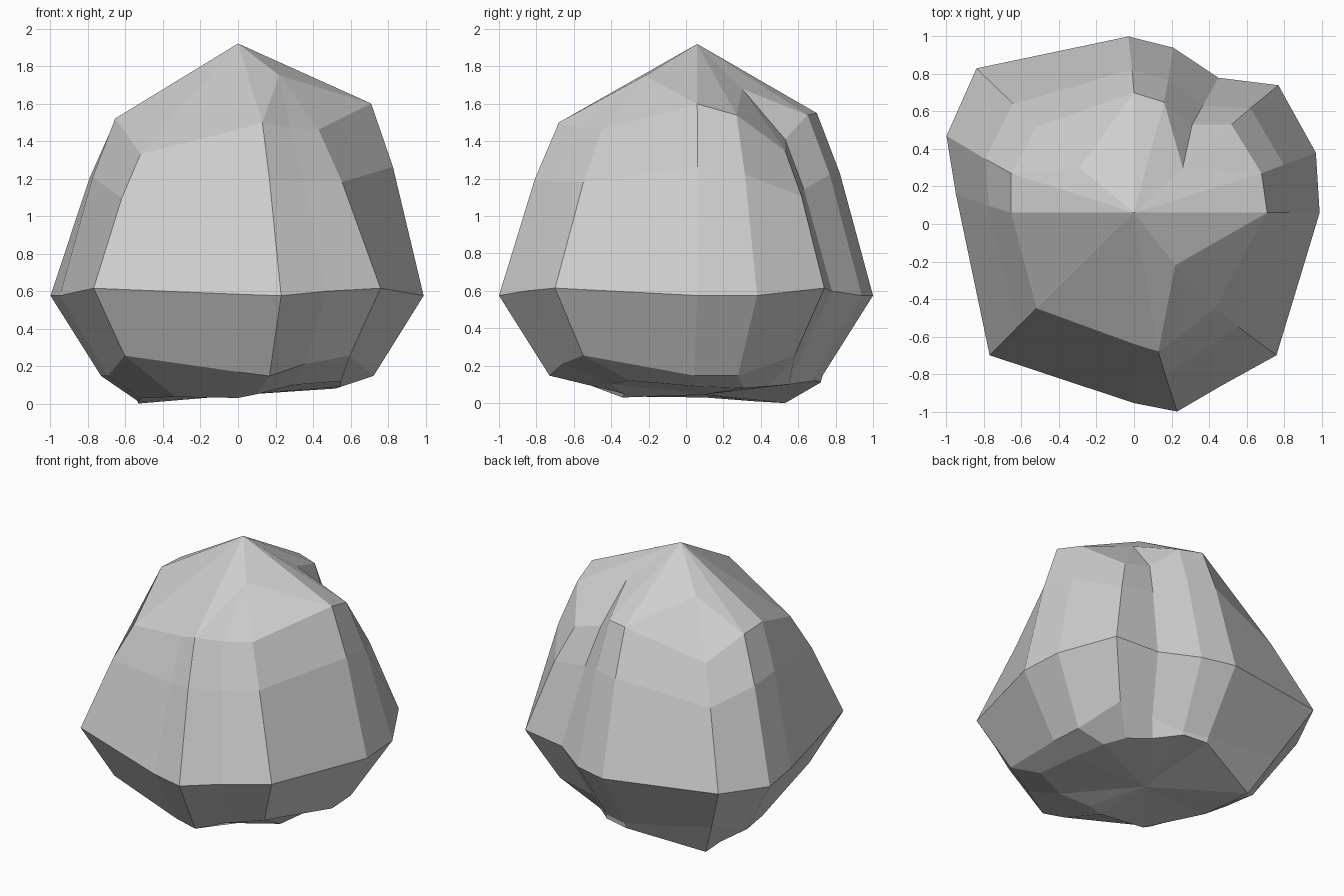
import bpy, bmesh
from mathutils import Vector

# Each meridian of the rock, counter-clockwise from +x:
# shoulder point, belly x, belly y, corner weight, underside point
MERIDIANS = [
    ((0.71, 0.06, 1.60), 0.99, 0.06, 0, (0.55, 0.05, 0.09)),
    ((0.68, 0.27, 1.54), 0.97, 0.38, 0, (0.52, 0.31, 0.08)),
    ((0.52, 0.53, 1.35), 0.77, 0.74, 1, (0.45, 0.45, 0.09)),
    ((0.31, 0.53, 1.41), 0.45, 0.78, 0.6, (0.30, 0.55, 0.10)),
    ((0.16, 0.65, 1.54), 0.21, 0.94, 0, (0.15, 0.69, 0.12)),
    ((0.00, 0.70, 1.55), -0.03, 1.00, 0, (-0.02, 0.72, 0.11)),
    ((-0.52, 0.52, 1.36), -0.84, 0.83, 1, (-0.53, 0.53, 0.00)),
    ((-0.655, 0.27, 1.51), -1.00, 0.47, 0, (-0.53, 0.36, 0.01)),
    ((-0.655, 0.06, 1.52), -0.95, 0.16, 0, (-0.52, 0.10, 0.03)),
    ((-0.52, -0.45, 1.33), -0.77, -0.70, 1, (-0.33, -0.30, 0.035)),
    ((0.00, -0.64, 1.46), 0.00, -0.955, 0.2, (0.00, -0.34, 0.03)),
    ((0.13, -0.68, 1.50), 0.23, -1.00, 0, (0.10, -0.33, 0.05)),
    ((0.28, -0.57, 1.47), 0.47, -0.86, 0.6, (0.30, -0.40, 0.10)),
    ((0.43, -0.45, 1.46), 0.76, -0.70, 1, (0.55, -0.30, 0.12)),
]
APEX = (0, 0.06, 1.92)
# Creases in the crown: point -> first and last meridian they span
CREASES = [((0.26, 0.30, 1.68), 1, 4),
           ((-0.29, 0.30, 1.70), 5, 7),
           ((0.22, -0.22, 1.75), 11, 14)]

bm = bmesh.new()
n = len(MERIDIANS)
columns = []
for shoulder, x, y, k, under in MERIDIANS:
    top = Vector(shoulder)
    belly = Vector((x, y, 0.575 + 0.04 * k))
    # upper wall bulges slightly between shoulder and belly
    wall = top.lerp(belly, 0.33)
    wall.x *= 1.03
    wall.y *= 1.03
    # lower edge tucks in under the belly
    s = 0.73 + 0.055 * k
    low = Vector((x * s, y * s, 0.147 + 0.108 * k))
    columns.append([bm.verts.new(p) for p in (top, wall, belly, low, under)])

# side bands
for i in range(n):
    a, b = columns[i], columns[(i + 1) % n]
    for j in range(4):
        bm.faces.new((a[j], a[j + 1], b[j + 1], b[j]))

# crown with creases
apex = bm.verts.new(APEX)
spanned = set()
for point, first, last in CREASES:
    p = bm.verts.new(point)
    ring = [columns[i % n][0] for i in range(first, last + 1)]
    for i, (a, b) in enumerate(zip(ring, ring[1:])):
        bm.faces.new((p, a, b))
        spanned.add(first + i)
    bm.faces.new((apex, ring[0], p))
    bm.faces.new((apex, p, ring[-1]))
for i in range(n):
    if i not in spanned:
        bm.faces.new((apex, columns[i][0], columns[(i + 1) % n][0]))

# underside
centre = bm.verts.new((0.0, 0.1, 0.045))
for i in range(n):
    bm.faces.new((centre, columns[(i + 1) % n][4], columns[i][4]))

bmesh.ops.recalc_face_normals(bm, faces=bm.faces)
mesh = bpy.data.meshes.new("rock")
bm.to_mesh(mesh)
bm.free()

stone = bpy.data.materials.new("stone grey")
stone.diffuse_color = (0.62, 0.62, 0.62, 1)
mesh.materials.append(stone)
rock = bpy.data.objects.new("rock", mesh)
bpy.context.collection.objects.link(rock)
